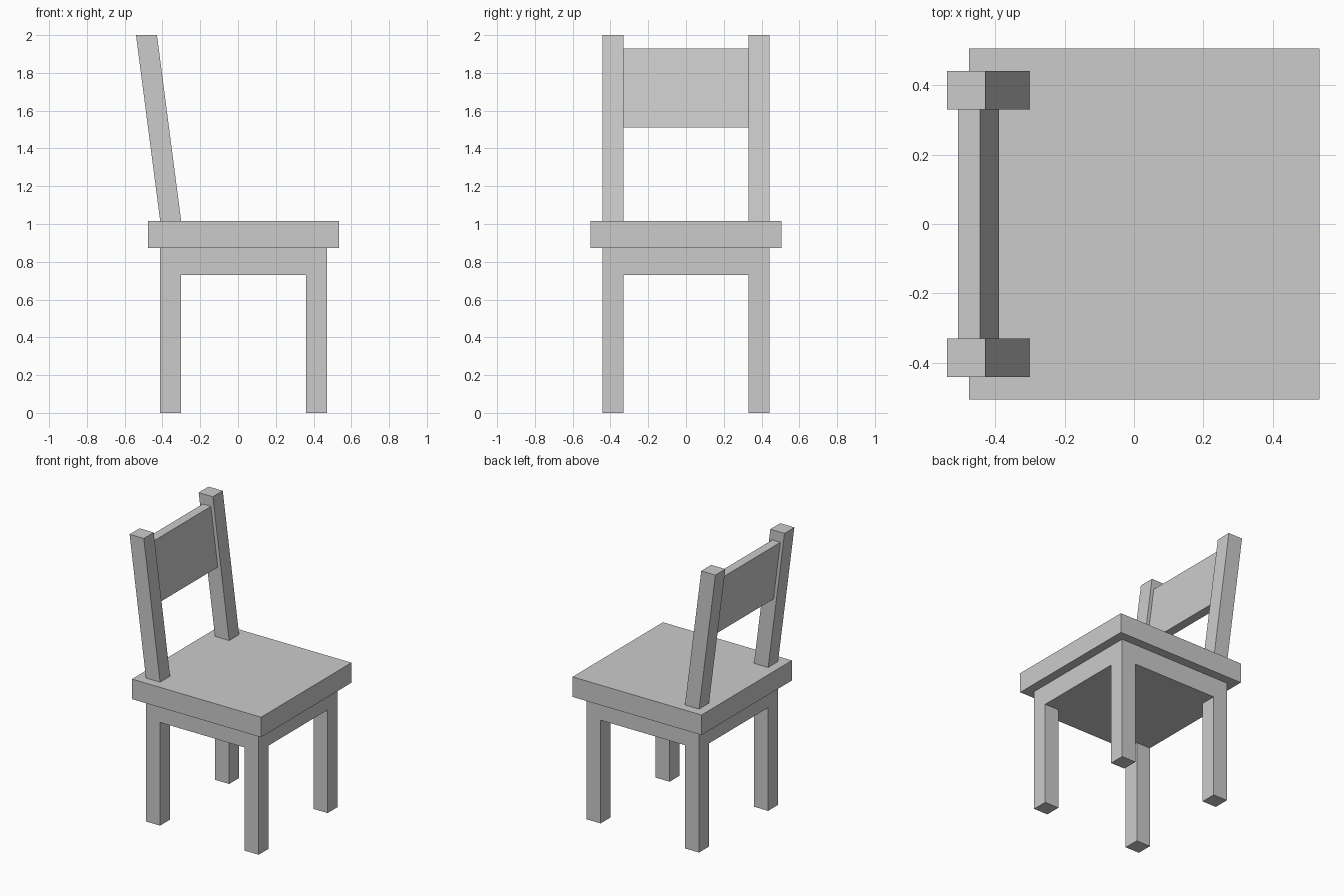
import bpy
import bmesh

cube = bpy.data.objects.get("Cube")
if cube:
    bpy.data.objects.remove(cube, do_unlink=True)

# Single grey finish
grey = bpy.data.materials.new("plain_grey")
grey.use_nodes = True
colour = (0.6, 0.6, 0.6, 1)
grey.diffuse_color = colour
grey.node_tree.nodes["Principled BSDF"].inputs["Base Color"].default_value = colour


def block(name, x, y, z, lean=0.0):
    """Box between (min, max) pairs; its top is shifted along x by lean."""
    bm = bmesh.new()
    bmesh.ops.create_cube(bm, size=1)
    for v in bm.verts:
        top = v.co.z > 0
        v.co = (x[v.co.x > 0] + (lean if top else 0), y[v.co.y > 0], z[top])
    mesh = bpy.data.meshes.new(name)
    bm.to_mesh(mesh)
    bm.free()
    mesh.materials.append(grey)
    obj = bpy.data.objects.new(name, mesh)
    bpy.context.collection.objects.link(obj)
    return obj


BACK, FRONT = -0.412, 0.471      # outer faces of the legs
THICK = 0.111                    # leg and post thickness
HALF = 0.442                     # half width across the legs
APRON_Z, SEAT_Z, TOP_Z = 0.731, 0.874, 1.016
SLOPE = -0.128 / (2 - TOP_Z)     # backward lean of the backrest

# Seat slab and the solid apron block under it
block("seat", (-0.476, 0.535), (-0.506, 0.506), (SEAT_Z, TOP_Z))
block("apron", (BACK, FRONT), (-HALF, HALF), (APRON_Z, SEAT_Z))

# Legs and leaning back posts, on both sides
for side, y in (("left", (HALF - THICK, HALF)), ("right", (-HALF, THICK - HALF))):
    block(f"rear_leg_{side}", (BACK, BACK + THICK), y, (0, APRON_Z))
    block(f"front_leg_{side}", (FRONT - THICK, FRONT), y, (0, APRON_Z))
    block(f"back_post_{side}", (BACK, BACK + THICK), y, (TOP_Z, 2),
          SLOPE * (2 - TOP_Z))

# Backrest panel between the posts, leaning with them
low, high = 1.512, 1.928
block("backrest_panel", (-0.454, -0.39), (THICK - HALF, HALF - THICK),
      (low, high), SLOPE * (high - low))
